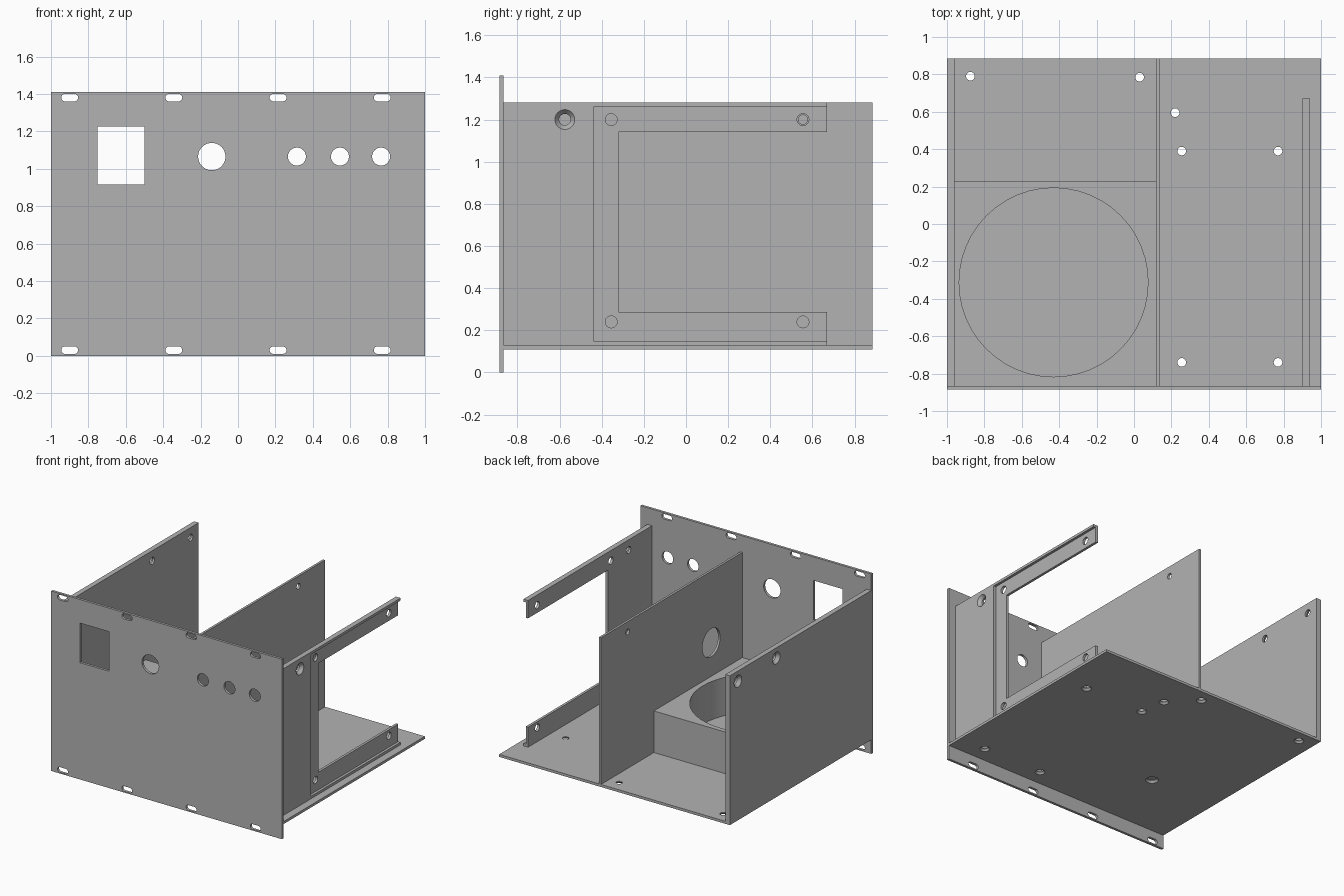
import bpy
from mathutils import Vector

old = bpy.data.objects.get("Cube")
if old:
    bpy.data.objects.remove(old, do_unlink=True)

grey = bpy.data.materials.new("plain grey")
grey.use_nodes = True
colour = (0.45, 0.45, 0.45, 1)
grey.diffuse_color = colour
grey.node_tree.nodes["Principled BSDF"].inputs["Base Color"].default_value = colour


def box(name, x, y, z):
    """Box from (low, high) ranges."""
    lo, hi = Vector((x[0], y[0], z[0])), Vector((x[1], y[1], z[1]))
    bpy.ops.mesh.primitive_cube_add(size=1, location=(lo + hi) / 2)
    ob = bpy.context.object
    ob.name = name
    ob.scale = hi - lo
    bpy.ops.object.transform_apply(location=True, scale=True, rotation=True)
    ob.data.materials.append(grey)
    return ob


def cone(centre, axis, r1, r2, depth):
    """Cone or cylinder, radius r1 at the tail of the axis and r2 at its head."""
    turn = Vector(axis).to_track_quat('Z', 'Y').to_euler()
    bpy.ops.mesh.primitive_cone_add(vertices=48, radius1=r1, radius2=r2, depth=depth,
                                    location=centre, rotation=turn)
    ob = bpy.context.object
    ob.name = "cutter"
    ob.hide_render = True
    ob.data.materials.append(grey)
    return ob


def cut(target, cutter):
    mod = target.modifiers.new("cut", 'BOOLEAN')
    mod.operation = 'DIFFERENCE'
    mod.solver = 'EXACT'
    mod.object = cutter
    bpy.context.view_layer.objects.active = target
    bpy.ops.object.modifier_apply(modifier=mod.name)
    bpy.data.objects.remove(cutter, do_unlink=True)


def hole(target, centre, axis, r, length=0.2):
    cut(target, cone(centre, axis, r, r, length))


def countersink(target, mouth, axis, r, wide, depth):
    """Through hole whose mouth widens towards the outward axis."""
    out = Vector(axis)
    hole(target, mouth, axis, r)
    extra = depth / 4
    flare = wide + (wide - r) / 4
    middle = Vector(mouth) + out * (extra - depth) / 2
    cut(target, cone(middle, axis, r, flare, depth + extra))


X, Y, Z = (1, 0, 0), (0, 1, 0), (0, 0, 1)
FRONT, BACK = -0.865, 0.885
FLOOR, TOP = 0.13, 1.28

# Front panel with display window, control holes and mounting slots
panel = box("front_panel", (-1, 1), (-0.885, FRONT), (0, 1.41))
cut(panel, box("cutter", (-0.75, -0.5), (-1, -0.8), (0.915, 1.225)))
for x, r in ((-0.14, 0.073), (0.315, 0.048), (0.545, 0.048), (0.765, 0.048)):
    hole(panel, (x, -0.875, 1.065), Y, r)
for z in (0.03, 1.38):
    for i in range(4):
        x = -0.9 + i * 0.557
        cut(panel, box("cutter", (x - 0.025, x + 0.025), (-1, -0.8), (z - 0.02, z + 0.02)))
        for side in (-0.025, 0.025):
            hole(panel, (x + side, -0.875, z), Y, 0.02)

# Base plate with screw holes countersunk from below
base = box("base_plate", (-1, 1), (FRONT, BACK), (0.11, FLOOR))
for x, y in ((-0.875, 0.79), (0.03, 0.785), (0.22, 0.595), (0.255, 0.39),
             (0.77, 0.39), (0.255, -0.74), (0.77, -0.74)):
    countersink(base, (x, y, 0.11), (0, 0, -1), 0.023, 0.036, 0.015)
countersink(base, (-0.43, -0.312, 0.11), (0, 0, -1), 0.034, 0.046, 0.015)

# Outer wall with countersunk holes
wall = box("right_wall", (-1, -0.96), (FRONT, BACK), (FLOOR, TOP))
for y in (0.31, 0.785):
    countersink(wall, (-1, y, 1.2), (-1, 0, 0), 0.027, 0.047, 0.025)

# Dividing wall with cable hole and screw hole
divider = box("divider_wall", (0.117, 0.135), (FRONT, BACK), (FLOOR, TOP))
hole(divider, (0.126, -0.48, 0.72), X, 0.11)
hole(divider, (0.126, 0.555, 1.2), X, 0.022)

# Round socket block
block = box("socket_block", (-0.96, 0.117), (FRONT, 0.23), (FLOOR, 0.456))
hole(block, (-0.43, -0.312, 0.456), Z, 0.505, 0.6)
seat = cone((-0.43, -0.312, 0.14), Z, 0.505, 0.505, 0.02)
seat.name = "socket_floor"
seat.hide_render = False
hole(seat, (-0.43, -0.312, 0.14), Z, 0.034)

# C-shaped side bracket: outer recess, open window and holes
bracket = box("side_bracket", (0.9, 0.94), (FRONT, 0.67), (FLOOR, TOP))
cut(bracket, box("cutter", (0.92, 1), (-0.44, 0.8), (0.15, 1.26)))
cut(bracket, box("cutter", (0.8, 1), (-0.32, 0.8), (0.287, 1.14)))
for y in (-0.355, 0.555):
    for z in (0.24, 1.2):
        hole(bracket, (0.91, y, z), X, 0.028)
countersink(bracket, (0.94, -0.575, 1.2), X, 0.027, 0.047, 0.025)

# Smooth the round holes, keep the plate edges crisp
for ob in (panel, base, wall, divider, block, seat, bracket):
    bpy.ops.object.select_all(action='DESELECT')
    ob.select_set(True)
    bpy.context.view_layer.objects.active = ob
    bpy.ops.object.shade_smooth_by_angle()
